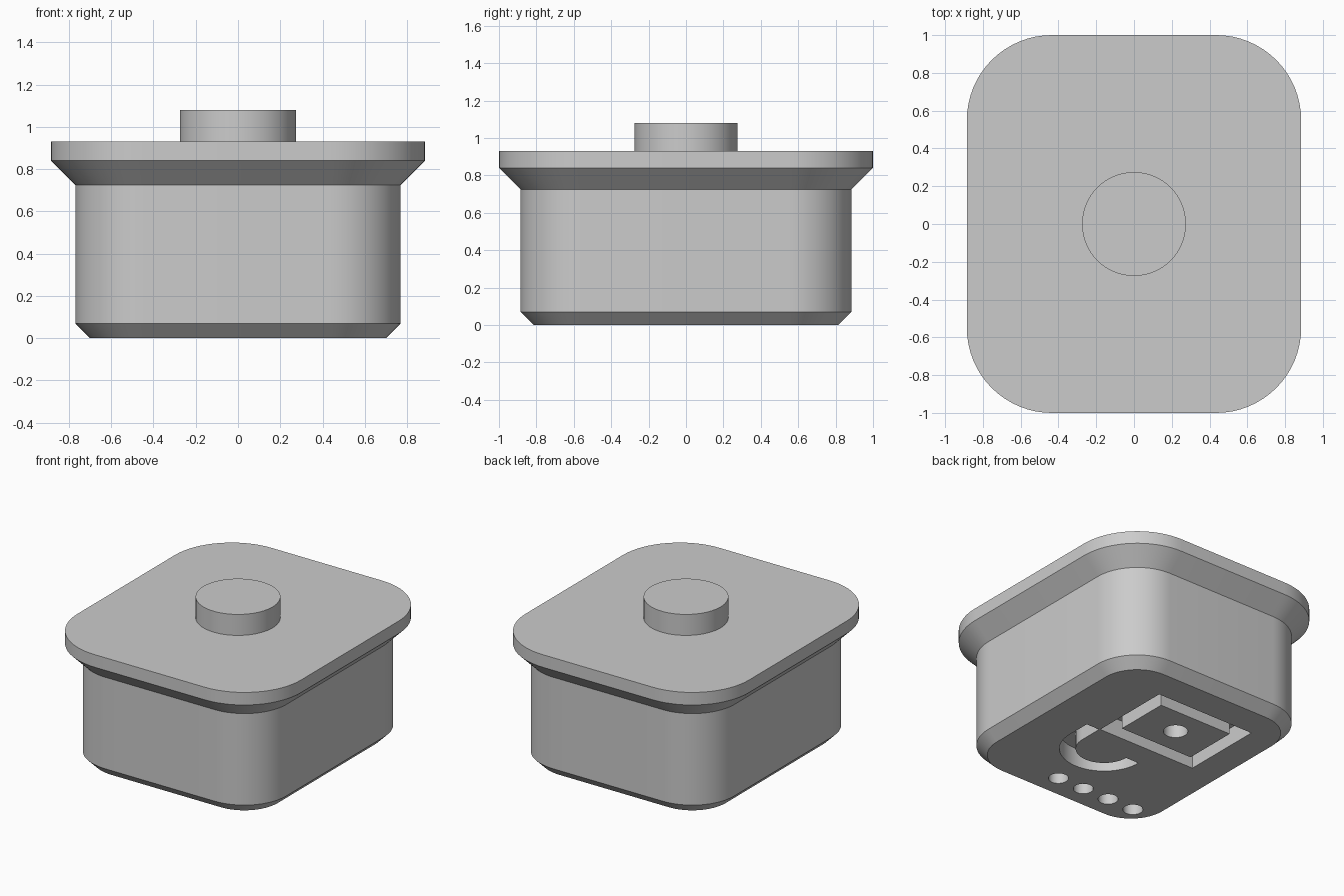
import bpy, bmesh, math

cube = bpy.data.objects.get("Cube")
if cube:
    bpy.data.objects.remove(cube, do_unlink=True)

grey = bpy.data.materials.new("plain grey")
grey.use_nodes = True
grey.diffuse_color = (0.6, 0.6, 0.6, 1)
grey.node_tree.nodes["Principled BSDF"].inputs["Base Color"].default_value = (0.6, 0.6, 0.6, 1)

LID_X, LID_Y, LID_R = 0.885, 1.0, 0.45
DEPTH = 0.13


def arc(cx, cy, r, start, end, steps):
    """Points along a circular arc, angles in degrees."""
    angles = [math.radians(start + (end - start) * i / steps) for i in range(steps + 1)]
    return [(cx + r * math.cos(a), cy + r * math.sin(a)) for a in angles]


def rounded_outline(inset):
    """Lid outline moved inwards by an inset."""
    x, y = LID_X - LID_R, LID_Y - LID_R
    points = []
    for i, (sx, sy) in enumerate([(1, 1), (-1, 1), (-1, -1), (1, -1)]):
        points += arc(sx * x, sy * y, LID_R - inset, 90 * i, 90 * i + 90, 16)
    return points


def make_object(name, bm):
    bmesh.ops.recalc_face_normals(bm, faces=bm.faces)
    mesh = bpy.data.meshes.new(name)
    bm.to_mesh(mesh)
    bm.free()
    mesh.materials.append(grey)
    obj = bpy.data.objects.new(name, mesh)
    bpy.context.collection.objects.link(obj)
    return obj


def loft(name, sections):
    """Solid through closed outlines, each given with its height."""
    bm = bmesh.new()
    rings = [[bm.verts.new((x, y, z)) for x, y in pts] for pts, z in sections]
    for low, high in zip(rings, rings[1:]):
        for i in range(len(low)):
            bm.faces.new((low[i - 1], low[i], high[i], high[i - 1]))
    bm.faces.new(rings[0])
    bm.faces.new(rings[-1])
    return make_object(name, bm)


def channel(name, outer, inner, closed):
    """Solid between two matching paths, used to cut a groove."""
    bm = bmesh.new()
    rows = []
    for (ox, oy), (ix, iy) in zip(outer, inner):
        rows.append([bm.verts.new(p) for p in ((ox, oy, -0.1), (ix, iy, -0.1),
                                               (ix, iy, DEPTH), (ox, oy, DEPTH))])
    pairs = list(zip(rows, rows[1:]))
    if closed:
        pairs.append((rows[-1], rows[0]))
    else:
        bm.faces.new(rows[0])
        bm.faces.new(rows[-1])
    for a, b in pairs:
        for i in range(4):
            bm.faces.new((a[i - 1], a[i], b[i], b[i - 1]))
    return make_object(name, bm)


def rectangle(x0, x1, y0, y1):
    return [(x0, y0), (x1, y0), (x1, y1), (x0, y1)]


def hole(name, x, y, r):
    pts = arc(x, y, r, 0, 360, 32)[:-1]
    return loft(name, [(pts, -0.1), (pts, DEPTH)])


# Body with chamfered foot and flared rim
body = loft("body", [(rounded_outline(inset), z) for inset, z in
                     [(0.185, 0), (0.115, 0.07), (0.115, 0.725), (0, 0.84), (0, 0.93)]])

# Round knob on top
knob_outline = arc(0, 0, 0.275, 0, 360, 64)[:-1]
knob = loft("knob", [(knob_outline, 0.925), (knob_outline, 1.08)])

# Underside grooves and holes
cutters = [
    channel("frame_cutter", rectangle(-0.49, 0.29, 0.005, 0.6),
            rectangle(-0.39, 0.19, 0.105, 0.5), True),
    channel("hook_cutter", [(0.4, 0)] + arc(0.11, -0.17, 0.29, 0, -180, 32),
            [(0.295, 0)] + arc(0.11, -0.17, 0.185, 0, -180, 32), False),
    hole("centre_hole_cutter", -0.1, 0.3, 0.08),
]
for i in range(4):
    cutters.append(hole("row_hole_cutter", 0.09 - 0.21 * i, -0.655, 0.065))

bpy.context.view_layer.objects.active = body
for cutter in cutters:
    cutter.hide_render = True
    cut = body.modifiers.new("cut", "BOOLEAN")
    cut.operation = "DIFFERENCE"
    cut.solver = "EXACT"
    cut.object = cutter
    bpy.ops.object.modifier_apply(modifier=cut.name)
    bpy.data.objects.remove(cutter, do_unlink=True)

# Smooth rounds, sharp rims
bpy.ops.object.select_all(action="DESELECT")
for obj in (body, knob):
    obj.select_set(True)
bpy.ops.object.shade_smooth_by_angle(angle=math.radians(30))
